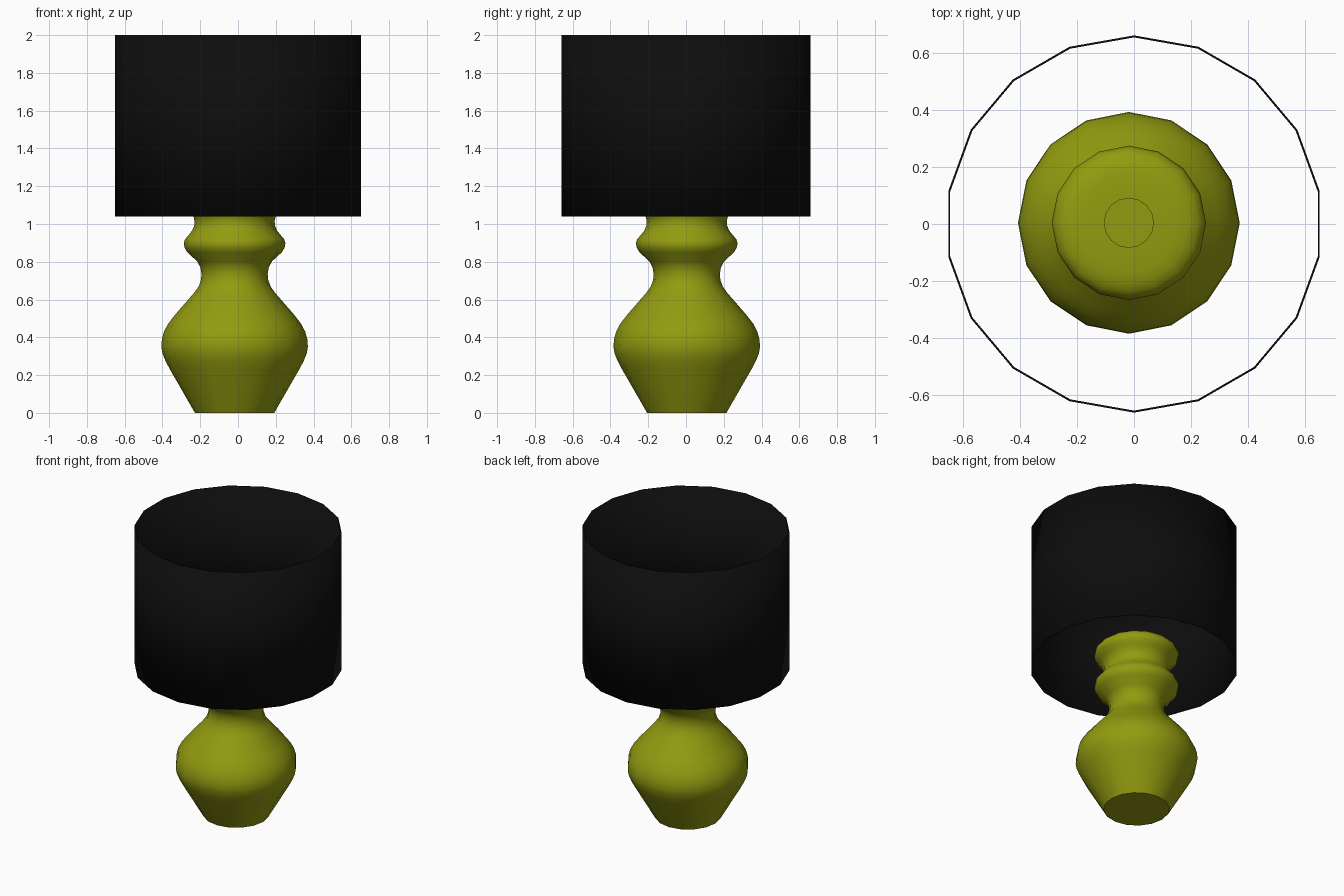
import bpy, bmesh, math

if "Cube" in bpy.data.objects:
    bpy.data.objects.remove(bpy.data.objects["Cube"])


def material(name, rgb):
    m = bpy.data.materials.new(name)
    m.diffuse_color = (*rgb, 1)
    m.use_nodes = True
    m.node_tree.nodes["Principled BSDF"].inputs["Base Color"].default_value = m.diffuse_color
    return m


def lathe(name, profile, sides, start, location, mat, caps):
    """Revolve (radius, height) points around z."""
    bm = bmesh.new()
    rings = []
    for r, z in profile:
        angles = [start + math.tau * i / sides for i in range(sides)]
        rings.append([bm.verts.new((r * math.cos(a), r * math.sin(a), z)) for a in angles])
    for low, high in zip(rings, rings[1:]):
        for i in range(sides):
            j = (i + 1) % sides
            bm.faces.new((low[i], low[j], high[j], high[i]))
    if caps:
        bm.faces.new(rings[0][::-1])
        bm.faces.new(rings[-1])
    mesh = bpy.data.meshes.new(name)
    bm.to_mesh(mesh)
    bm.free()
    mesh.materials.append(mat)
    obj = bpy.data.objects.new(name, mesh)
    obj.location = location
    bpy.context.collection.objects.link(obj)
    bpy.ops.object.select_all(action='DESELECT')
    obj.select_set(True)
    bpy.context.view_layer.objects.active = obj
    bpy.ops.object.shade_smooth_by_angle(angle=math.radians(35))
    return obj


olive = material("olive_glaze", (0.29, 0.33, 0.005))
black = material("black_fabric", (0.004, 0.004, 0.004))

# Turned base: belly, neck and two rings, closed by a small cap
base_profile = [
    (0.21, 0), (0.345, 0.235), (0.366, 0.275), (0.382, 0.315), (0.388, 0.35),
    (0.385, 0.39), (0.374, 0.43), (0.352, 0.472), (0.315, 0.52), (0.215, 0.635),
    (0.19, 0.67), (0.178, 0.705), (0.175, 0.735), (0.181, 0.77), (0.198, 0.802),
    (0.25, 0.85), (0.265, 0.875), (0.269, 0.9), (0.262, 0.92), (0.243, 0.942),
    (0.225, 0.965), (0.214, 0.99), (0.212, 1.015), (0.219, 1.045), (0.24, 1.075),
    (0.262, 1.1), (0.27, 1.125), (0.262, 1.15), (0.242, 1.17), (0.21, 1.182),
    (0.17, 1.188), (0.088, 1.19), (0.088, 1.205),
]
lathe("lamp_base", base_profile, 16, 0, (-0.018, 0.004, 0), olive, True)

# Thin open drum shade
shade = lathe("lamp_shade", [(0.66, 1.04), (0.66, 2.0)], 18, math.pi / 2,
              (0, 0, 0), black, False)
solid = shade.modifiers.new("thickness", 'SOLIDIFY')
solid.thickness = 0.007
solid.offset = -1
